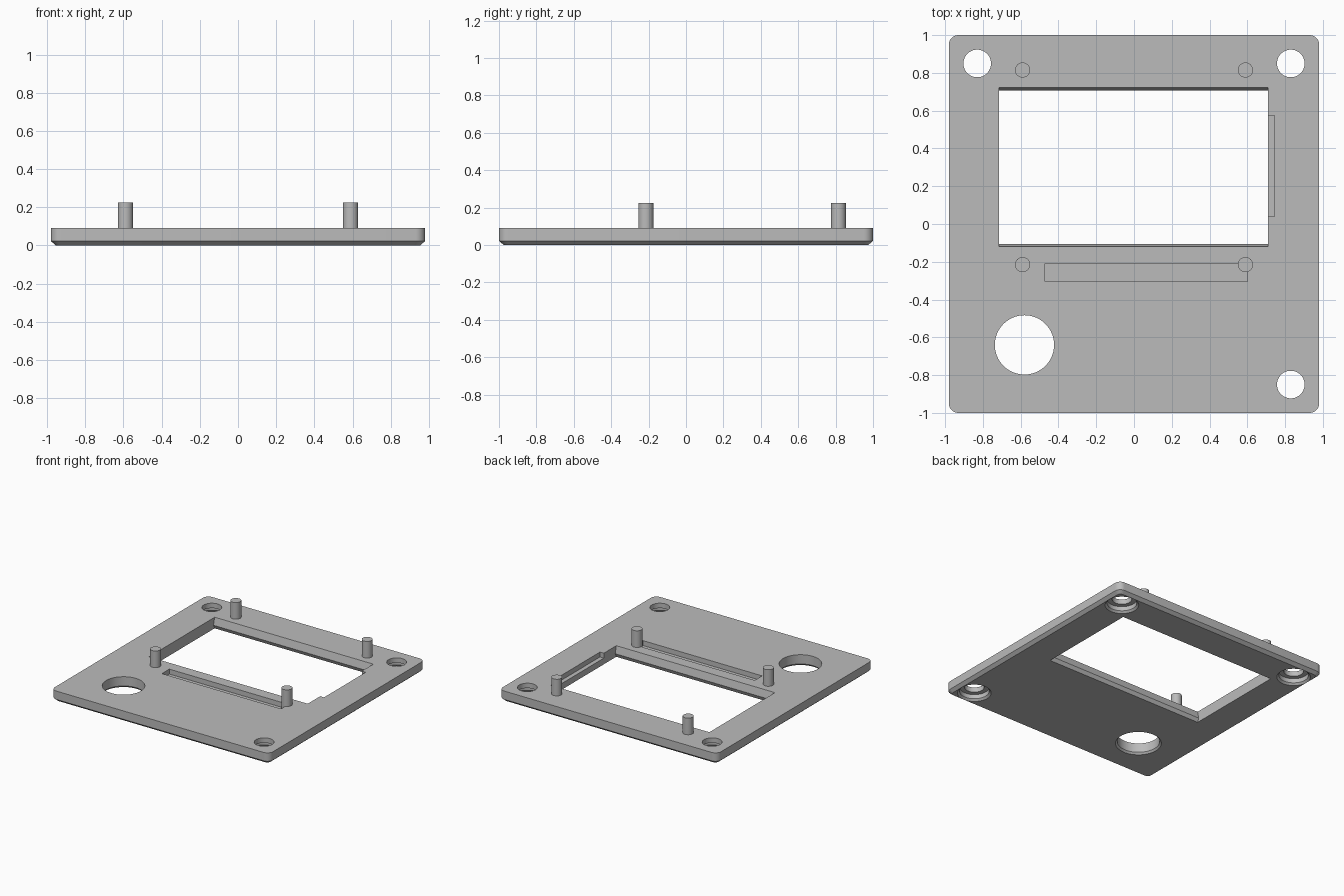
import bpy
import bmesh
from math import cos, sin, pi, radians

cube = bpy.data.objects.get("Cube")
if cube:
    bpy.data.objects.remove(cube, do_unlink=True)

grey = bpy.data.materials.new("plain grey")
grey.use_nodes = True
grey.diffuse_color = (0.5, 0.5, 0.5, 1)
grey.node_tree.nodes["Principled BSDF"].inputs["Base Color"].default_value = (0.5, 0.5, 0.5, 1)

TOP = 0.09      # plate thickness
FLOOR = 0.05    # height of the pocket floors


def circle(x, y, r, n=64):
    return [(x + r * cos(2 * pi * i / n), y + r * sin(2 * pi * i / n)) for i in range(n)]


def rect(x0, x1, y0, y1):
    return [(x0, y0), (x1, y0), (x1, y1), (x0, y1)]


def rounded(hx, hy, r, n=8):
    pts = []
    for q, (sx, sy) in enumerate([(1, 1), (-1, 1), (-1, -1), (1, -1)]):
        for i in range(n + 1):
            a = (q + i / n) * pi / 2
            pts.append((sx * (hx - r) + r * cos(a), sy * (hy - r) + r * sin(a)))
    return pts


def loft(name, sections):
    """Closed solid through equal-length outlines, given as (z, outline)."""
    bm = bmesh.new()
    rings = [[bm.verts.new((x, y, z)) for x, y in outline] for z, outline in sections]
    n = len(rings[0])
    bm.faces.new(rings[0][::-1])
    bm.faces.new(rings[-1])
    for low, high in zip(rings, rings[1:]):
        for i in range(n):
            j = (i + 1) % n
            bm.faces.new((low[i], low[j], high[j], high[i]))
    mesh = bpy.data.meshes.new(name)
    bm.to_mesh(mesh)
    bm.free()
    mesh.materials.append(grey)
    obj = bpy.data.objects.new(name, mesh)
    bpy.context.collection.objects.link(obj)
    return obj


def select(obj):
    bpy.ops.object.select_all(action='DESELECT')
    obj.select_set(True)
    bpy.context.view_layer.objects.active = obj


# Plate with rounded corners and a chamfered underside
plate = loft("plate", [(0, rounded(0.955, 0.975, 0.03)),
                       (0.022, rounded(0.98, 1.0, 0.05)),
                       (TOP, rounded(0.98, 1.0, 0.05))])

cutters = []

# Display window, its long walls pinched towards the middle
wide = rect(-0.715, 0.71, -0.12, 0.722)
narrow = rect(-0.715, 0.71, -0.106, 0.707)
cutters.append(loft("window_cutter", [(-0.001, wide), (0.03, narrow), (TOP + 0.001, wide)]))

# Shallow pockets in the top face
cutters.append(loft("slot_cutter", [(z, rect(-0.47, 0.6, -0.305, -0.21)) for z in (FLOOR, 0.2)]))
cutters.append(loft("notch_cutter", [(z, rect(0.65, 0.745, 0.04, 0.575)) for z in (FLOOR, 0.2)]))

# Screw holes, counterbored from below with a chamfered rim
for x, y in [(-0.83, 0.85), (0.83, 0.85), (0.83, -0.85)]:
    steps = [(-0.01, 0.125), (0, 0.125), (0.015, 0.11), (FLOOR, 0.11), (FLOOR, 0.073), (0.2, 0.073)]
    cutters.append(loft("screw_hole_cutter", [(z, circle(x, y, r)) for z, r in steps]))

# Large round hole with a chamfered lower rim
steps = [(-0.01, 0.17), (0, 0.17), (0.015, 0.157), (0.2, 0.157)]
cutters.append(loft("round_hole_cutter", [(z, circle(-0.58, -0.64, r)) for z, r in steps]))

for cutter in cutters:
    cutter.hide_render = True
    select(plate)
    mod = plate.modifiers.new("cut", 'BOOLEAN')
    mod.operation = 'DIFFERENCE'
    mod.solver = 'EXACT'
    mod.object = cutter
    bpy.ops.object.modifier_apply(modifier=mod.name)
    bpy.data.objects.remove(cutter, do_unlink=True)

# Four mounting posts
parts = [plate]
for x in (-0.59, 0.59):
    for y in (-0.215, 0.815):
        parts.append(loft("mounting_post", [(z, circle(x, y, 0.04, 32)) for z in (FLOOR - 0.01, 0.225)]))

for part in parts:
    select(part)
    bpy.ops.object.shade_smooth_by_angle(angle=radians(30))
